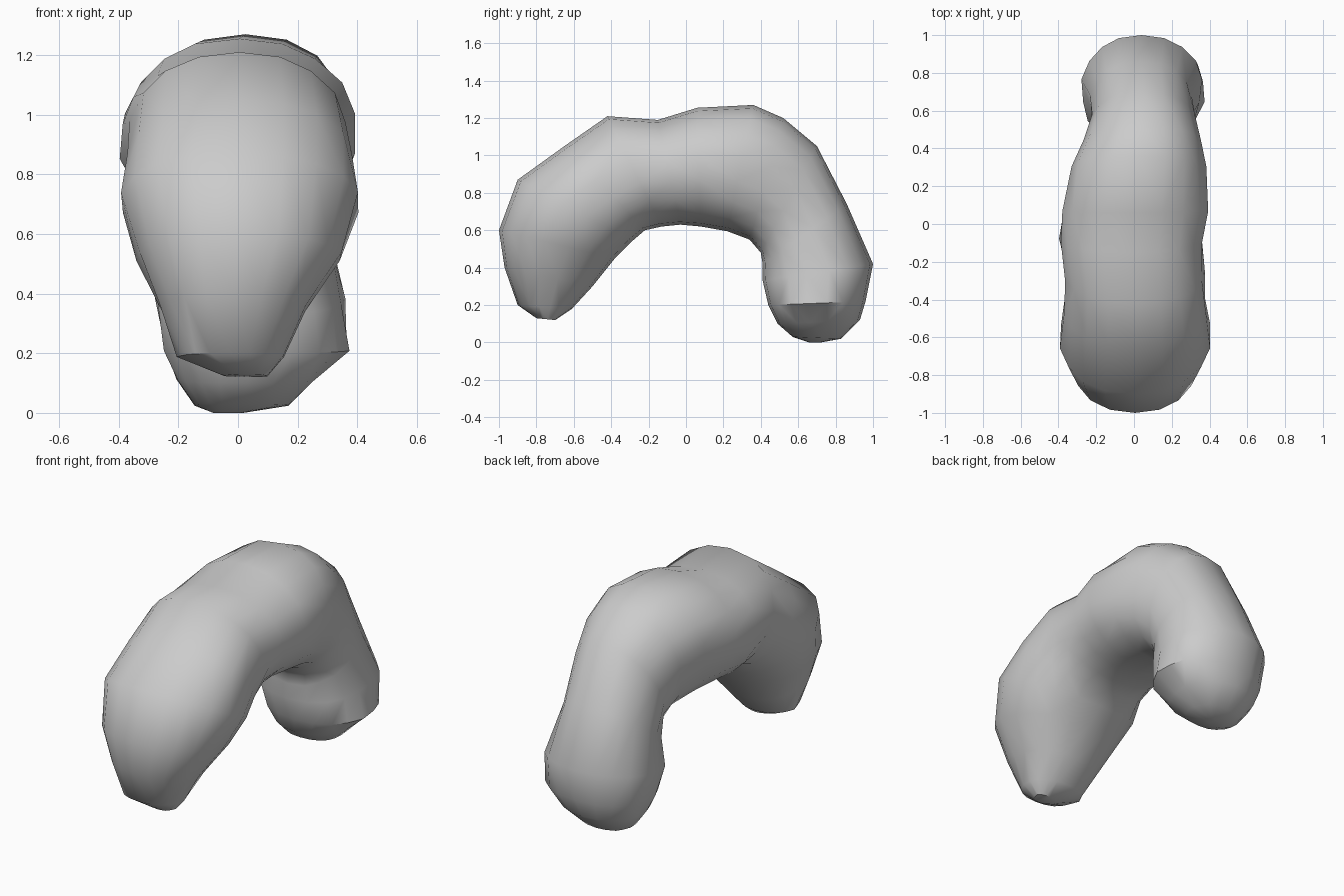
import bpy, bmesh, math, random
from mathutils import Vector

if "Cube" in bpy.data.objects:
    bpy.data.objects.remove(bpy.data.objects["Cube"])

random.seed(4)
SIDES = 18

# Cross-sections along the arch: outer y, outer z, inner y, inner z, x min, x max
STATIONS = [
    (-.80, .13, -.70, .12, -.04, .10),
    (-.90, .20, -.61, .18, -.20, .15),
    (-.97, .40, -.50, .30, -.26, .23),
    (-1.0, .60, -.38, .45, -.34, .35),
    (-.90, .87, -.29, .54, -.40, .40),
    (-.65, 1.05, -.22, .60, -.37, .39),
    (-.42, 1.21, -.13, .62, -.36, .37),
    (-.15, 1.19, -.03, .63, -.40, .37),
    (.06, 1.255, .08, .62, -.38, .39),
    (.36, 1.27, .22, .595, -.33, .38),
    (.52, 1.20, .34, .55, -.26, .35),
    (.70, 1.05, .40, .48, -.22, .32),
    (.86, .74, .41, .42, -.23, .31),
    (1.0, .42, .41, .33, -.28, .36),
    (.96, .22, .44, .20, -.25, .37),
    (.93, .12, .49, .10, -.20, .26),
    (.83, .02, .57, .03, -.15, .17),
    (.72, .00, .66, .00, -.08, .02),
]


def rounded(v):
    """Slightly squared ellipse coordinate."""
    return math.copysign(abs(v) ** .9, v)


bm = bmesh.new()
rings = []
for oy, oz, iy, iz, x0, x1 in STATIONS:
    outer, inner = Vector((0, oy, oz)), Vector((0, iy, iz))
    mid, half = (outer + inner) / 2, (outer - inner) / 2
    ring = []
    for k in range(SIDES):
        a = math.tau * k / SIDES
        p = mid + half * rounded(math.cos(a))
        p.x = (x0 + x1) / 2 + (x1 - x0) / 2 * rounded(math.sin(a))
        # small lumps on the flanks
        p.x += random.uniform(-.01, .01) * abs(math.sin(a))
        ring.append(bm.verts.new(p))
    rings.append(ring)

# Skin and end caps
for a, b in zip(rings, rings[1:]):
    for k in range(SIDES):
        n = (k + 1) % SIDES
        bm.faces.new((a[k], a[n], b[n], b[k]))
bm.faces.new(rings[0])
bm.faces.new(rings[-1])
bmesh.ops.triangulate(bm, faces=bm.faces[:])
bmesh.ops.recalc_face_normals(bm, faces=bm.faces[:])

mesh = bpy.data.meshes.new("curved_body")
bm.to_mesh(mesh)
bm.free()
body = bpy.data.objects.new("curved_body", mesh)
bpy.context.collection.objects.link(body)
bpy.context.view_layer.objects.active = body
body.select_set(True)
bpy.ops.object.shade_smooth_by_angle(angle=math.radians(40))
